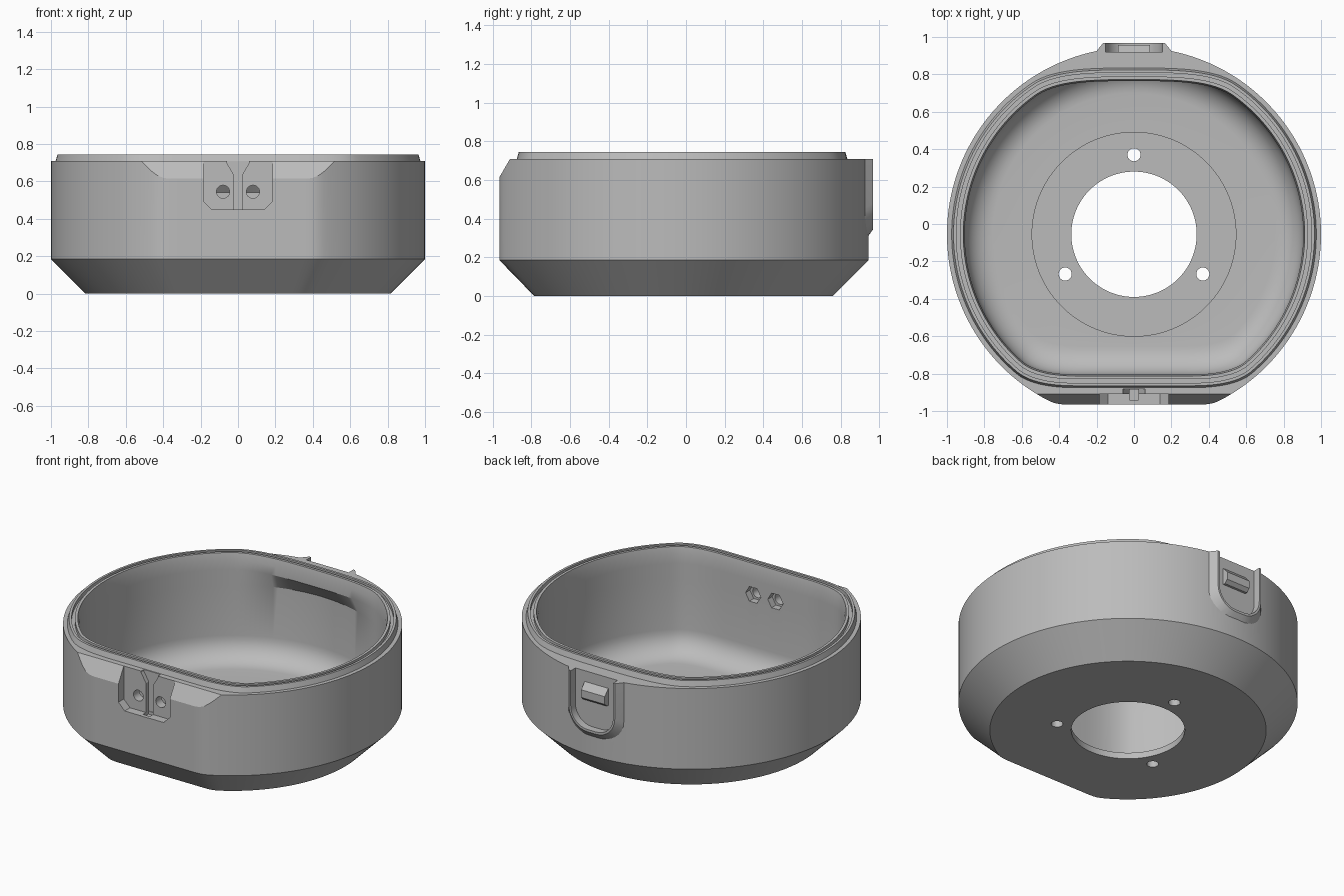
import bpy, bmesh, math
from math import sin, cos, pi
from mathutils import Vector

cube = bpy.data.objects.get("Cube")
if cube:
    bpy.data.objects.remove(cube)

CY = -0.055      # centre of the round body along y
SEG = 192

grey = bpy.data.materials.new("mid grey")
grey.use_nodes = True
grey.diffuse_color = (0.5, 0.5, 0.5, 1)
grey.node_tree.nodes["Principled BSDF"].inputs["Base Color"].default_value = (0.5, 0.5, 0.5, 1)


def loft(name, rings, loop=False):
    """Skin a list of equal-length rings; either capped or joined into a loop."""
    bm = bmesh.new()
    rows = [[bm.verts.new(p) for p in ring] for ring in rings]
    pairs = list(zip(rows, rows[1:])) + ([(rows[-1], rows[0])] if loop else [])
    for a, b in pairs:
        for i in range(len(a)):
            j = (i + 1) % len(a)
            bm.faces.new((a[i], a[j], b[j], b[i]))
    if not loop:
        bm.faces.new(rows[0])
        bm.faces.new(rows[-1])
    bmesh.ops.recalc_face_normals(bm, faces=bm.faces)
    mesh = bpy.data.meshes.new(name)
    bm.to_mesh(mesh)
    bm.free()
    mesh.materials.append(grey)
    obj = bpy.data.objects.new(name, mesh)
    bpy.context.collection.objects.link(obj)
    return obj


def prism(name, pts, axis, start, end):
    """Extrude a 2D outline along x, y or z."""
    place = {"x": lambda p, t: (t, p[0], p[1]),
             "y": lambda p, t: (p[0], t, p[1]),
             "z": lambda p, t: (p[0], p[1], t)}[axis]
    return loft(name, [[place(p, t) for p in pts] for t in (start, end)])


def ngon(x, y, r, n):
    return [(x + r * cos(2 * pi * i / n), y + r * sin(2 * pi * i / n)) for i in range(n)]


def combine(target, tool, operation):
    """Bake a boolean into the target and discard the tool."""
    tool.hide_render = True
    mod = target.modifiers.new("cut", "BOOLEAN")
    mod.operation, mod.solver, mod.object = operation, "EXACT", tool
    graph = bpy.context.evaluated_depsgraph_get()
    mesh = bpy.data.meshes.new_from_object(target.evaluated_get(graph))
    target.modifiers.clear()
    target.data = mesh
    bpy.data.objects.remove(tool)


def soft_min(a, b, k):
    h = max(k - abs(a - b), 0) / k
    return min(a, b) - h * h * k / 4


def outline(r, z, front=9, back=9, k=0.02):
    """Circle flattened at the front and back, with blended corners."""
    ring = []
    for i in range(SEG):
        t = 2 * pi * (i + 0.5) / SEG
        flat = front if sin(t) < 0 else back
        rho = soft_min(r, flat / max(abs(sin(t)), 0.01), k)
        ring.append(Vector((rho * cos(t), CY + rho * sin(t), z)))
    return ring


def rim(inset, z):
    return outline(0.975 - inset, z, 0.82 - inset, 0.89 - inset, 0.1)


# Housing: chamfered base, wall, grooved rim, rounded cavity and stepped floor
FILLET = 0.15
rings = [outline(0.335, 0), outline(0.815, 0, 0.73),
         outline(1, 0.185, 0.91), outline(1, 0.71, 0.91),
         rim(0, 0.71), rim(0.01, 0.745), rim(0.025, 0.745), rim(0.025, 0.72),
         rim(0.045, 0.72), rim(0.045, 0.745), rim(0.062, 0.745),
         rim(0.07, 0.70), rim(0.07, 0.64), outline(0.905, 0.54, 0.75, 9, 0.1)]
for i in range(9):
    a = pi / 2 * i / 8
    inset = FILLET * (1 - cos(a))
    rings.append(outline(0.905 - inset, 0.06 + FILLET * (1 - sin(a)), 0.75 - inset, 9, 0.1))
rings += [outline(0.545, 0.06), outline(0.545, 0.04), outline(0.335, 0.04)]
housing = loft("housing", rings, loop=True)

# Sloped cut along the top of the front flat
combine(housing, prism("front_slope", [(-1.05, 0.468), (-0.88, 0.762), (-1.05, 0.762)],
                       "x", -1, 1), "DIFFERENCE")


def mirrored(half):
    return half + [(-x, z) for x, z in reversed(half)]


# Front mount recess with a flared centre slot and a notch in its ledge
recess = mirrored([(0.185, 0.8), (0.185, 0.495), (0.14, 0.45)])
slot = mirrored([(0.06, 0.8), (0.06, 0.70), (0.025, 0.64), (0.025, 0.449)])
notch = mirrored([(0.025, 0.48), (0.025, 0.43)])
combine(housing, prism("mount_recess", recess, "y", -1.05, -0.91), "DIFFERENCE")
combine(housing, prism("mount_slot", slot, "y", -1.05, -0.882), "DIFFERENCE")
combine(housing, prism("mount_notch", notch, "y", -0.94, -0.885), "DIFFERENCE")

# Bolt holes with hexagonal nut pockets inside
for x in (-0.08, 0.08):
    combine(housing, prism("bolt_hole", ngon(x, 0.545, 0.035, 24), "y", -1, -0.7), "DIFFERENCE")
    combine(housing, prism("nut_pocket", ngon(x, 0.545, 0.055, 6), "y", -0.85, -0.7), "DIFFERENCE")

# Three screw holes through the floor
for i in range(3):
    a = pi / 2 + 2 * pi * i / 3
    hole = ngon(0.425 * cos(a), CY + 0.425 * sin(a), 0.035, 24)
    combine(housing, prism("screw_hole", hole, "z", -0.1, 0.2), "DIFFERENCE")


def u_shape(half, bottom, top, radius):
    """U outline in x and z with rounded lower corners."""
    side = [(half, top)]
    for i in range(9):
        a = pi / 2 * i / 8
        side.append((half - radius * (1 - cos(a)), bottom + radius * (1 - sin(a))))
    return mirrored(side)


# Back latch: tapered U boss, open pocket and hook
boss_rings = []
for y, half, bottom, radius in ((0.87, 0.2, 0.285, 0.17), (0.925, 0.2, 0.285, 0.17),
                                (0.968, 0.165, 0.345, 0.135)):
    boss_rings.append([(x, y, z) for x, z in u_shape(half, bottom, 0.71, radius)])
combine(housing, loft("latch_boss", boss_rings), "UNION")
combine(housing, prism("latch_pocket", u_shape(0.152, 0.36, 0.8, 0.12), "y", 0.92, 1.1), "DIFFERENCE")
hook = [(0.9, 0.64), (0.92, 0.64), (0.957, 0.60), (0.957, 0.55), (0.935, 0.53), (0.9, 0.53)]
combine(housing, prism("latch_hook", hook, "x", -0.085, 0.085), "UNION")

# Smooth curved walls, crisp edges
bpy.ops.object.select_all(action="DESELECT")
housing.select_set(True)
bpy.context.view_layer.objects.active = housing
bpy.ops.object.shade_smooth_by_angle(angle=math.radians(25))
